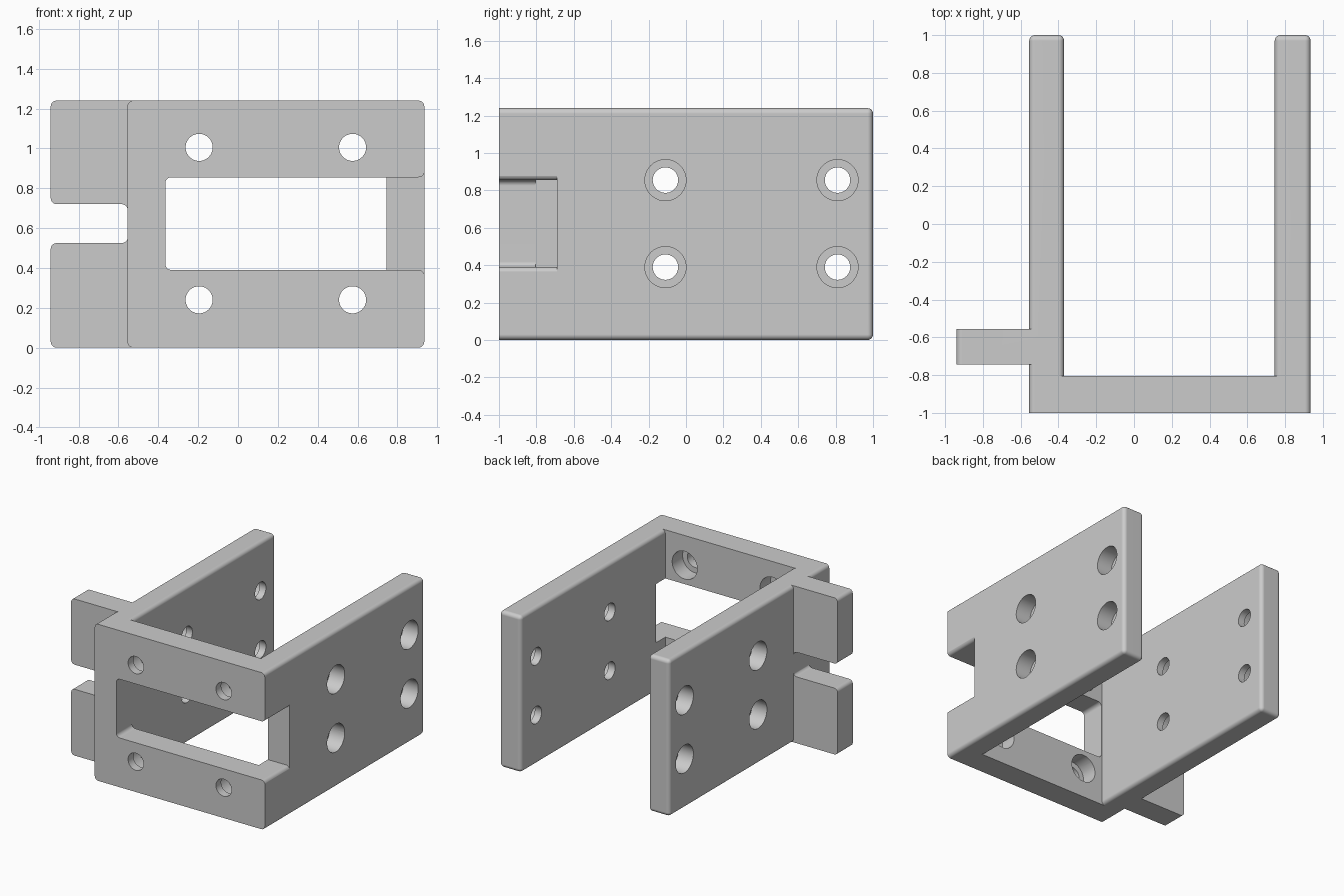
import bpy
import bmesh
from math import pi, radians, tan
from mathutils import Matrix, Vector

H = 1.24          # bracket height
R = 0.03          # edge rounding

cube = bpy.data.objects.get("Cube")
if cube:
    bpy.data.objects.remove(cube, do_unlink=True)

grey = bpy.data.materials.new("plain grey")
grey.use_nodes = True
colour = (0.6, 0.6, 0.6, 1)
grey.diffuse_color = colour
grey.node_tree.nodes["Principled BSDF"].inputs["Base Color"].default_value = colour


def finish(name, bm):
    bmesh.ops.recalc_face_normals(bm, faces=bm.faces)
    mesh = bpy.data.meshes.new(name)
    bm.to_mesh(mesh)
    bm.free()
    mesh.materials.append(grey)
    obj = bpy.data.objects.new(name, mesh)
    bpy.context.collection.objects.link(obj)
    return obj


def box(name, x0, x1, y0, y1, z0, z1, round_edge=None):
    bm = bmesh.new()
    size = Matrix.Diagonal((x1 - x0, y1 - y0, z1 - z0, 1))
    centre = Matrix.Translation(((x0 + x1) / 2, (y0 + y1) / 2, (z0 + z1) / 2))
    bmesh.ops.create_cube(bm, size=1, matrix=centre @ size)
    if round_edge:
        edges = [e for e in bm.edges if round_edge(e)]
        bmesh.ops.bevel(bm, geom=edges, offset=R, segments=5, profile=0.5,
                        affect='EDGES')
    return finish(name, bm)


def extrude_profile(name, corners, y0, y1):
    """Extrude an x-z outline along y; flagged corners get a rounding arc."""
    pts = []
    n = len(corners)
    for i, (x, z, rounded) in enumerate(corners):
        p = Vector((x, z))
        if not rounded:
            pts.append(p)
            continue
        a = (Vector(corners[i - 1][:2]) - p).normalized() * R
        b = (Vector(corners[(i + 1) % n][:2]) - p).normalized() * R
        centre = p + a + b
        for k in range(6):
            t = k / 5 * pi / 2
            arc = Vector((1, 0))
            arc.rotate(Matrix.Rotation(t, 2))
            pts.append(centre - b * arc.x - a * arc.y)
    bm = bmesh.new()
    face = bm.faces.new([bm.verts.new((p.x, y0, p.y)) for p in pts])
    ext = bmesh.ops.extrude_face_region(bm, geom=[face])
    moved = [v for v in ext["geom"] if isinstance(v, bmesh.types.BMVert)]
    bmesh.ops.translate(bm, verts=moved, vec=(0, y1 - y0, 0))
    return finish(name, bm)


def drills(name, holes, radius):
    bm = bmesh.new()
    for start, end in holes:
        start, end = Vector(start), Vector(end)
        axis = end - start
        turn = axis.to_track_quat('Z', 'Y').to_matrix().to_4x4()
        bmesh.ops.create_cone(bm, cap_ends=True, segments=40, radius1=radius,
                              radius2=radius, depth=axis.length,
                              matrix=Matrix.Translation((start + end) / 2) @ turn)
    return finish(name, bm)


def combine(target, tool, operation):
    mod = target.modifiers.new(operation, 'BOOLEAN')
    mod.operation = operation
    mod.solver = 'EXACT'
    mod.object = tool
    graph = bpy.context.evaluated_depsgraph_get()
    mesh = bpy.data.meshes.new_from_object(target.evaluated_get(graph))
    target.modifiers.clear()
    target.data = mesh
    bpy.data.objects.remove(tool, do_unlink=True)


# Side walls: every edge rounded except around the front end
not_front = lambda e: any(v.co.y > 0 for v in e.verts)
bracket = box("bracket", -0.555, -0.37, -1, 1, 0, H, not_front)
left_wall = box("left_wall", 0.745, 0.935, -1, 1, 0, H, not_front)

# Front plate joining the walls
front_plate = box("front_plate", -0.5, 0.88, -1, -0.805, 0, H)

# Slotted side tab
side_tab = extrude_profile("side_tab", [
    (-0.94, 0, True), (-0.45, 0, False), (-0.45, H, False), (-0.94, H, True),
    (-0.94, 0.72, True), (-0.553, 0.72, True),
    (-0.553, 0.525, True), (-0.94, 0.525, True)], -0.745, -0.555)

for part in (front_plate, left_wall, side_tab):
    combine(bracket, part, 'UNION')

# Front window, open through the left wall with a flared outer edge
window = extrude_profile("window_cutter", [
    (-0.365, 0.39, True), (0.936, 0.39, True), (0.936, 0.3, False),
    (1.2, 0.3, False), (1.2, 0.95, False), (0.936, 0.95, False),
    (0.936, 0.855, True), (-0.365, 0.855, True)], -1.2, -0.69)
combine(bracket, window, 'DIFFERENCE')

# Screw holes: narrow through holes and wide counterbores
through, bores = [], []
for y in (-0.11, 0.81):
    for z in (0.39, 0.855):
        through.append(((-0.7, y, z), (-0.3, y, z)))
        through.append(((0.65, y, z), (1.1, y, z)))
        bores.append(((-0.7, y, z), (-0.425, y, z)))
        bores.append(((0.805, y, z), (1.1, y, z)))
for x in (-0.195, 0.575):
    for z in (0.24, 1.005):
        through.append(((x, -1.1, z), (x, -0.7, z)))
        bores.append(((x, -0.935, z), (x, -0.7, z)))
combine(bracket, drills("through_cutter", through, 0.068), 'DIFFERENCE')
combine(bracket, drills("bore_cutter", bores, 0.11), 'DIFFERENCE')

# Smooth roundings, flat broad faces
bpy.ops.object.select_all(action='DESELECT')
bracket.select_set(True)
bpy.context.view_layer.objects.active = bracket
bpy.ops.object.shade_smooth_by_angle(angle=radians(32))
weighted = bracket.modifiers.new("flat_faces", 'WEIGHTED_NORMAL')
weighted.keep_sharp = True
